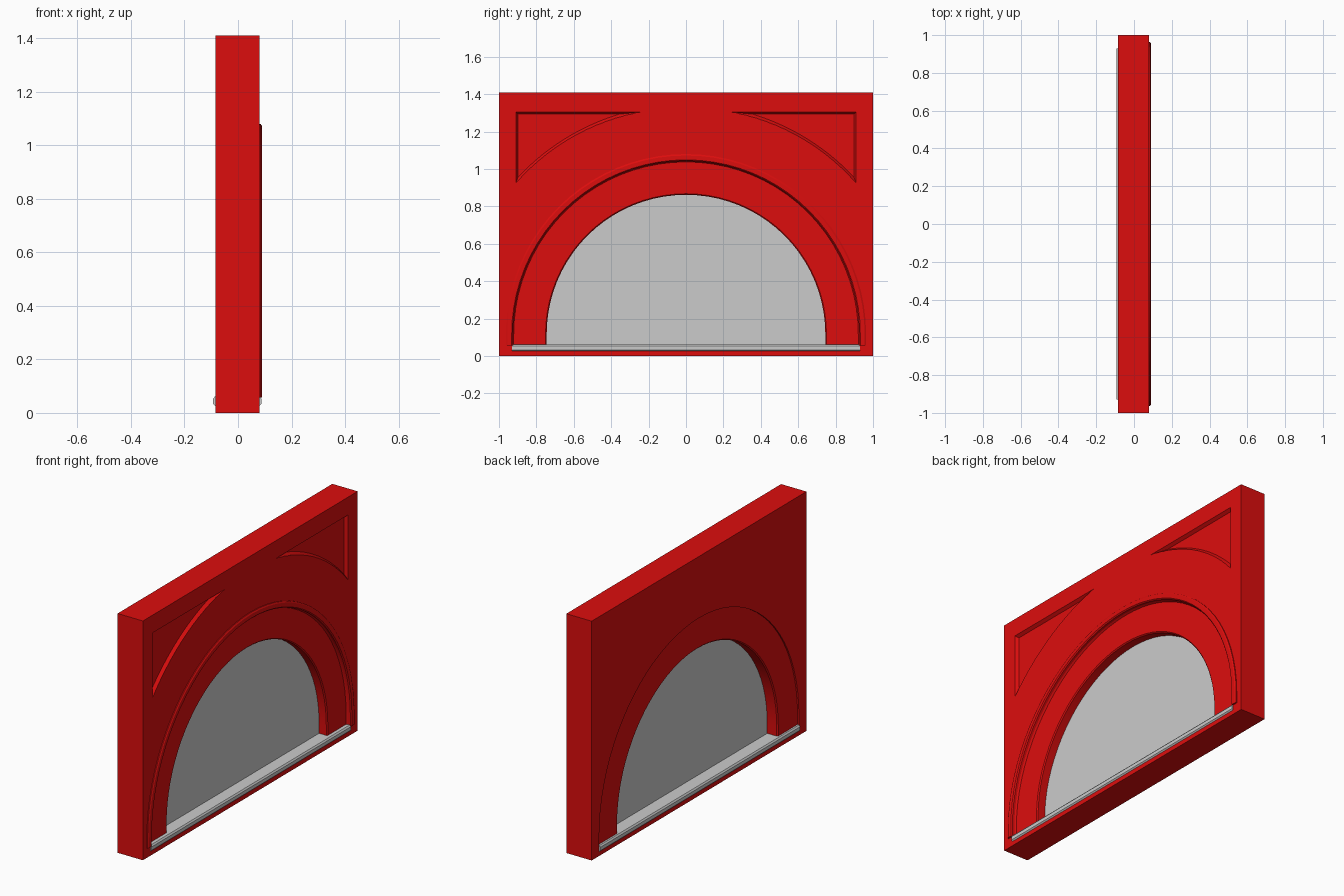
import bpy, bmesh, math

if "Cube" in bpy.data.objects:
    bpy.data.objects.remove(bpy.data.objects["Cube"])

CZ = 0.117      # height of the arch centre
BASE = 0.057    # foot of the arch
SEG = 40

red = bpy.data.materials.new("red_paint")
red.diffuse_color = (0.72, 0.004, 0.004, 1)
red.use_nodes = True
red.node_tree.nodes["Principled BSDF"].inputs["Base Color"].default_value = red.diffuse_color


def loft(name, loops, mat=None, closed=False):
    """Skin equal-length closed loops; cap the ends, or join last to first."""
    bm = bmesh.new()
    rows = [[bm.verts.new(p) for p in loop] for loop in loops]
    n = len(rows[0])
    pairs = list(zip(rows, rows[1:]))
    for a, b in pairs:
        for i in range(n):
            j = (i + 1) % n
            bm.faces.new((a[i], a[j], b[j], b[i]))
    bm.faces.new(rows[0])
    bm.faces.new(rows[-1])
    bmesh.ops.recalc_face_normals(bm, faces=bm.faces[:])
    me = bpy.data.meshes.new(name)
    bm.to_mesh(me)
    bm.free()
    ob = bpy.data.objects.new(name, me)
    bpy.context.collection.objects.link(ob)
    if mat:
        me.materials.append(mat)
    bpy.context.view_layer.objects.active = ob
    bpy.ops.object.select_all(action='DESELECT')
    ob.select_set(True)
    bpy.ops.object.shade_smooth_by_angle(angle=math.radians(20))
    return ob


def arch(r, base=BASE):
    """Stilted semicircle as (y, z) points."""
    arc = [(r * math.cos(math.pi * i / SEG), CZ + r * math.sin(math.pi * i / SEG))
           for i in range(SEG + 1)]
    return [(r, base)] + arc + [(-r, base)]


def sweep_arch(name, profile, mat):
    """Carry an (r, x) profile around the arch."""
    paths = [[(x, y, z) for y, z in arch(r)] for r, x in profile]
    return loft(name, list(zip(*paths)), mat)


def prism(name, outline, x0, x1, mat=None):
    return loft(name, [[(x, y, z) for y, z in outline] for x in (x0, x1)], mat)


def spandrel(o, side):
    """Corner panel outline, shrunk inwards by o."""
    r, yb, zt = 1.217 + o, 0.91 - o, 1.305 - o
    a0, a1 = math.acos(yb / r), math.asin((zt - CZ) / r)
    pts = [(r * math.cos(a0 + (a1 - a0) * i / 14),
            CZ + r * math.sin(a0 + (a1 - a0) * i / 14)) for i in range(15)]
    return [(side * y, z) for y, z in pts + [(yb, zt)]]


# Wall with arched opening and two sunken corner panels
wall = prism("wall", [(-1, 0), (1, 0), (1, 1.41), (-1, 1.41)], -0.085, 0.08, red)
cutters = [prism("opening_cutter", arch(0.93, 0.045), -0.2, 0.2)]
for side, label in ((1, "right"), (-1, "left")):
    cutters.append(loft(label + "_panel_cutter",
                        [[(x, y, z) for y, z in spandrel(o, side)]
                         for x, o in ((0.098, -0.012), (0.062, 0.012))]))
for c in cutters:
    c.hide_render = True
    c.hide_set(True)
    c.display_type = 'WIRE'
    m = wall.modifiers.new(c.name, 'BOOLEAN')
    m.object, m.operation, m.solver = c, 'DIFFERENCE', 'EXACT'
bpy.ops.object.select_all(action='DESELECT')
wall.select_set(True)
bpy.context.view_layer.objects.active = wall
for m in list(wall.modifiers):
    bpy.ops.object.modifier_apply(modifier=m.name)
for c in cutters:
    bpy.data.objects.remove(c)
wall.data.materials.clear()
wall.data.materials.append(red)
bpy.ops.object.shade_smooth_by_angle(angle=math.radians(20))

# Inner arch band, slightly recessed on both faces
sweep_arch("arch_frame", [(0.935, -0.076), (0.751, -0.076), (0.745, -0.07),
                          (0.745, 0.054), (0.751, 0.06), (0.935, 0.06)], red)

# Raised moulding round the arch, on one face only
sweep_arch("arch_moulding", [(0.963, 0.07), (0.963, 0.085), (0.955, 0.09), (0.932, 0.09),
                             (0.926, 0.084), (0.926, 0.07), (0.92, 0.058), (0.94, 0.055)], red)

# Window pane
prism("pane", arch(0.76, 0.05), -0.008, 0.007)

# Sill with chamfered noses
nose = [(-0.085, 0.025), (0.079, 0.025), (0.087, 0.033), (0.087, 0.053), (0.08, 0.062),
        (-0.086, 0.062), (-0.093, 0.053), (-0.093, 0.033)]
loft("sill", [[(x, y, z) for x, z in nose] for y in (-0.93, 0.93)])
